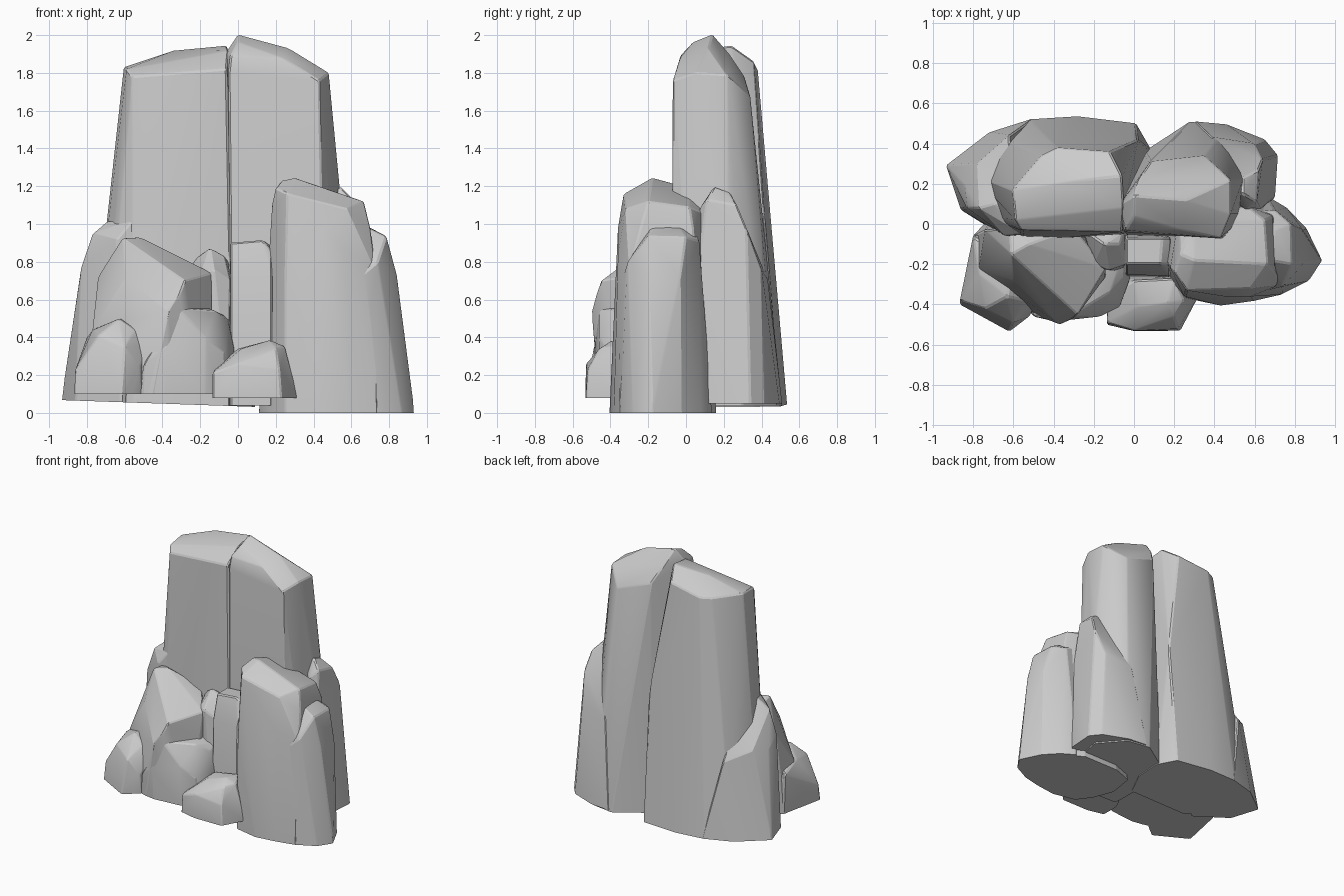
import bpy, bmesh, math


def rock(name, foot_z, foot, crown, tilt=0.0, bevel=0.008):
    """Convex boulder: foot outline (x, y) wrapped up to crown points (x, y, z), chipped, sawn flat below."""
    bm = bmesh.new()
    for x, y in foot:
        z = foot_z + tilt * x
        bm.verts.new((x, y, z))
        bm.verts.new((x, y, z - 0.3))
    for p in crown:
        bm.verts.new(p)
    res = bmesh.ops.convex_hull(bm, input=bm.verts[:])
    loose = {g for g in res["geom_interior"] + res["geom_unused"] if isinstance(g, bmesh.types.BMVert)}
    bmesh.ops.delete(bm, geom=list(loose), context="VERTS")
    bmesh.ops.dissolve_limit(bm, angle_limit=math.radians(4), verts=bm.verts[:], edges=bm.edges[:])
    # softly chipped edges
    edges = [e for e in bm.edges if e.calc_face_angle(0) > 0.35]
    bmesh.ops.bevel(bm, geom=edges, offset=bevel, segments=1, affect="EDGES", clamp_overlap=True)
    # saw off the foot and close it
    cut = bmesh.ops.bisect_plane(bm, geom=bm.verts[:] + bm.edges[:] + bm.faces[:],
                                 plane_co=(0, 0, foot_z), plane_no=(tilt, 0, -1), clear_outer=True)
    rim = [e for e in cut["geom_cut"] if isinstance(e, bmesh.types.BMEdge)]
    bmesh.ops.contextual_create(bm, geom=rim)
    bmesh.ops.recalc_face_normals(bm, faces=bm.faces[:])
    me = bpy.data.meshes.new(name)
    bm.to_mesh(me)
    bm.free()
    ob = bpy.data.objects.new(name, me)
    bpy.context.collection.objects.link(ob)
    bpy.context.view_layer.objects.active = ob
    ob.select_set(True)
    bpy.ops.object.shade_smooth_by_angle(angle=math.radians(17))
    ob.select_set(False)
    return ob


# Two tall pillars at the back
rock("left_pillar", 0.035,
     [(-.80, .25), (-.72, .03), (-.55, -.09), (-.02, -.06), (.08, .15), (.09, .36),
      (.01, .50), (-.28, .535), (-.52, .52), (-.70, .44)],
     [(-.56, -.03, 1.78), (-.06, -.04, 1.82), (-.59, .02, 1.82), (-.605, .17, 1.83),
      (-.46, .34, 1.82), (-.38, .38, 1.82), (-.12, .36, 1.86), (-.06, .24, 1.945),
      (-.34, .21, 1.92), (-.05, .08, 1.92), (-.69, .22, 1.0), (.02, .42, 1.0)], tilt=-.035)
rock("right_pillar", 0.04,
     [(-.05, .12), (-.03, -.065), (.47, -.08), (.57, .05), (.62, .30), (.46, .48), (.28, .51), (.05, .36)],
     [(-.05, -.04, 1.80), (.43, -.07, 1.76), (-.04, -.03, 1.89), (0, .04, 1.965), (0, .14, 2.005),
      (.26, .12, 1.935), (.48, .05, 1.80), (.48, .22, 1.79), (.35, .34, 1.68), (.08, .31, 1.78),
      (-.07, .10, 1.90), (.54, .22, 1.18), (.24, -.03, 1.88), (.03, .23, 1.90)])

# Shoulders leaning on the pillars
rock("left_shoulder", 0.035,
     [(-.935, .29), (-.86, .07), (-.62, -.08), (-.40, .20), (-.50, .525), (-.72, .455)],
     [(-.86, .20, .45), (-.84, .19, .70), (-.83, .08, .77), (-.77, .08, .95), (-.70, .10, 1.01),
      (-.55, -.05, 1.03), (-.60, .15, 1.03), (-.64, -.06, .92), (-.78, .30, .72),
      (-.62, .44, .64)], tilt=-.035)
rock("right_shoulder", 0.05,
     [(.55, .12), (.70, .13), (.715, .34), (.65, .42), (.46, .495), (.30, .51), (.30, .20)],
     [(.56, .07, 1.08), (.63, .07, .82), (.54, .15, 1.20), (.54, .23, 1.17), (.61, .11, 1.13),
      (.62, .27, 1.10), (.64, .32, .98), (.60, .40, .76), (.38, .435, .70), (.45, .15, 1.12)])

# Big rock at front right with its lower step
rock("right_front_rock", 0.0,
     [(.11, -.10), (.17, -.26), (.25, -.37), (.43, -.405), (.60, -.39), (.74, -.35),
      (.76, .06), (.60, .16), (.30, .16), (.14, .10)],
     [(.18, -.22, 1.10), (.20, -.24, 1.19), (.26, -.33, 1.16), (.30, -.18, 1.245), (.23, -.15, 1.23),
      (.45, -.36, .98), (.58, -.32, 1.08), (.58, -.36, .84), (.665, -.20, 1.12), (.65, .02, 1.09),
      (.56, .09, 1.06), (.30, .02, 1.19), (.22, .02, 1.12), (.70, -.24, .98), (.69, .04, .97),
      (.25, -.36, .70), (.73, -.30, .75)])
rock("right_front_step", 0.0,
     [(.62, -.38), (.74, -.36), (.87, -.28), (.935, -.18), (.865, -.02), (.76, .08), (.66, .14), (.55, -.10)],
     [(.62, -.34, .70), (.74, -.31, .80), (.67, -.18, .99), (.70, -.03, .98), (.785, -.20, .935),
      (.78, .00, .93), (.70, .07, .91), (.84, -.20, .73), (.84, -.03, .73), (.865, -.19, .45),
      (.865, -.06, .40), (.60, .06, .95)])

# Boulder pile at front left
rock("left_boulder", 0.1,
     [(-.80, -.06), (-.80, -.24), (-.52, -.44), (-.36, -.42), (-.15, -.25), (-.20, .05), (-.70, .05)],
     [(-.61, -.15, .925), (-.52, -.10, .93), (-.62, -.02, .90), (-.30, -.02, .82), (-.14, -.22, .74),
      (-.22, -.27, .72), (-.77, -.22, .44), (-.60, -.28, .72), (-.31, -.475, .62), (-.37, -.50, .54),
      (-.28, -.45, .70), (-.14, -.26, .56), (-.74, -.03, .72)])
rock("left_base_boulder", 0.1,
     [(-.52, -.43), (-.38, -.46), (-.18, -.45), (-.05, -.36), (-.02, -.20), (-.20, -.05), (-.50, -.10)],
     [(-.32, -.46, .555), (-.12, -.34, .54), (-.20, -.20, .57), (-.05, -.27, .48), (-.02, -.27, .33),
      (-.17, -.46, .40), (-.40, -.485, .34), (-.07, -.41, .32), (-.50, -.46, .26), (-.04, -.12, .50)])
rock("left_corner_boulder", 0.1,
     [(-.865, -.40), (-.62, -.535), (-.51, -.44), (-.45, -.25), (-.60, -.02), (-.79, -.04)],
     [(-.865, -.38, .22), (-.77, -.25, .44), (-.63, -.36, .50), (-.60, -.20, .50), (-.54, -.38, .44),
      (-.48, -.37, .36), (-.60, -.49, .35), (-.52, -.46, .25), (-.80, -.06, .40), (-.74, -.42, .41)])

# Small stones filling the gap in the middle
rock("front_stone", 0.08,
     [(-.135, -.50), (0, -.535), (.23, -.53), (.32, -.36), (.22, -.25), (-.08, -.25), (-.135, -.36)],
     [(-.135, -.49, .21), (0, -.53, .26), (.22, -.52, .23), (.02, -.41, .34), (.17, -.39, .385),
      (.25, -.38, .35), (.20, -.27, .37), (0, -.28, .34), (-.12, -.36, .24), (.20, -.46, .34)])
rock("middle_column", 0.04,
     [(-.05, -.22), (-.04, -.27), (.18, -.27), (.22, -.05), (-.05, -.02)],
     [(-.04, -.25, .72), (.18, -.26, .72), (-.04, -.20, .90), (.13, -.20, .915), (.18, -.20, .86),
      (.18, -.07, .88), (.14, -.07, .91), (-.04, -.07, .90)])
rock("middle_stone", 0.1,
     [(-.24, -.20), (-.06, -.24), (-.02, -.03), (-.24, 0)],
     [(-.20, -.20, .74), (-.13, -.23, .76), (-.04, -.20, .70), (-.15, -.10, .875), (-.07, -.10, .83),
      (-.25, -.03, .80), (-.05, -.03, .80)])
